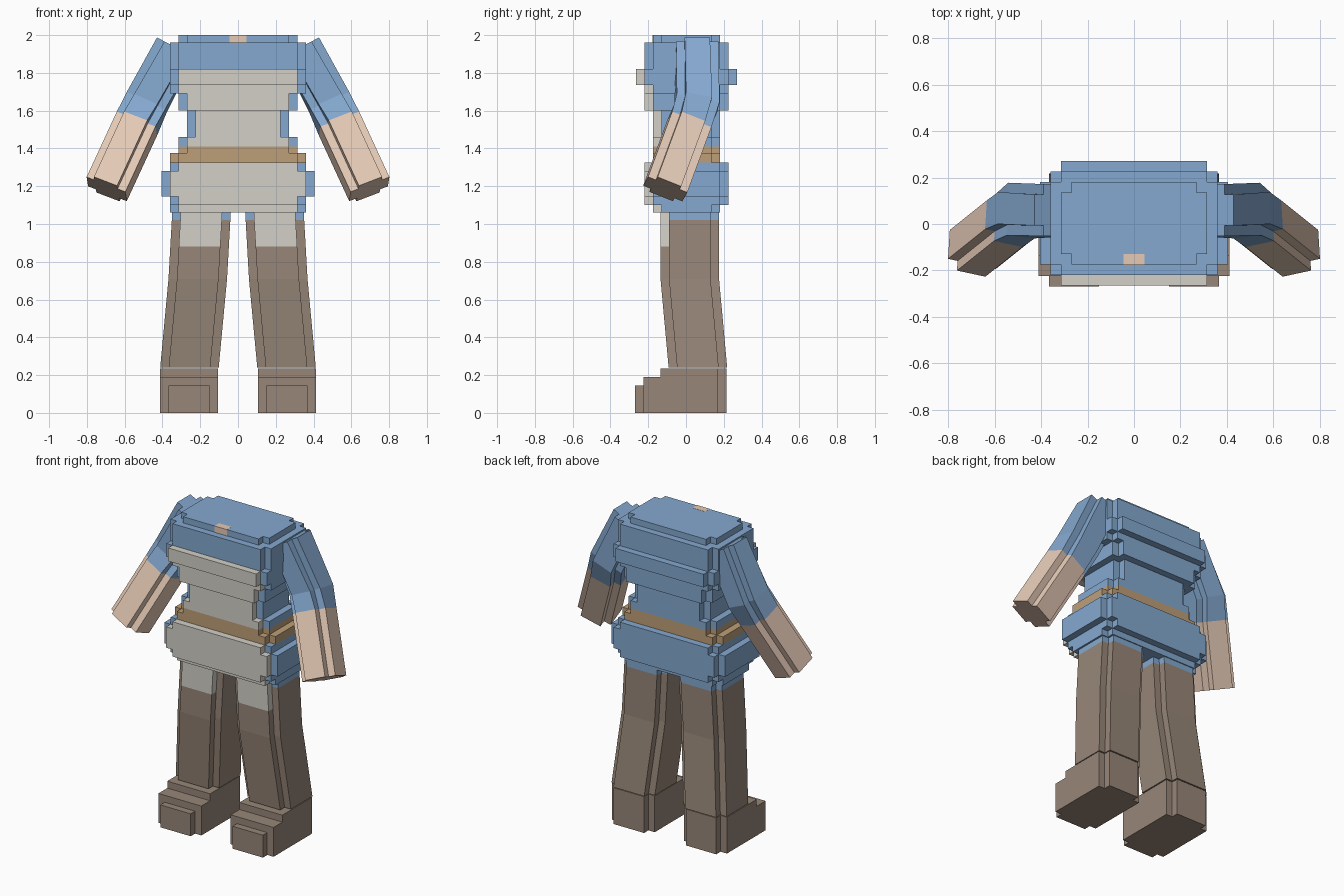
import bpy
import bmesh
from math import radians
from mathutils import Vector, Matrix

if "Cube" in bpy.data.objects:
    bpy.data.objects.remove(bpy.data.objects["Cube"])

NOTCH = 0.045
FRONT_SIDES = (0, 1, 11)


def material(name, r, g, b):
    linear = [((c / 255 + 0.055) / 1.055) ** 2.4 for c in (r, g, b)] + [1]
    mat = bpy.data.materials.new(name)
    mat.use_nodes = True
    mat.diffuse_color = linear
    mat.node_tree.nodes["Principled BSDF"].inputs["Base Color"].default_value = linear
    return mat


MATS = [material("blue cloth", 133, 169, 208), material("pale grey cloth", 212, 208, 200),
        material("tan belt", 190, 159, 120), material("brown leather", 151, 134, 120),
        material("skin", 229, 202, 182)]
BLUE, GREY, BELT, BROWN, SKIN = range(5)


def finish(bm, name):
    bmesh.ops.recalc_face_normals(bm, faces=bm.faces)
    mesh = bpy.data.meshes.new(name)
    bm.to_mesh(mesh)
    bm.free()
    for mat in MATS:
        mesh.materials.append(mat)
    obj = bpy.data.objects.new(name, mesh)
    bpy.context.collection.objects.link(obj)
    return obj


def notched(a, b):
    """Rectangle with square corner notches, starting at the front edge."""
    i, j = a - NOTCH, b - NOTCH
    return [(-i, -b), (i, -b), (i, -j), (a, -j), (a, j), (i, j),
            (i, b), (-i, b), (-i, j), (-a, j), (-a, -j), (-i, -j)]


def loft(bm, sections, bands):
    """sections: (centre, u, v, half_u, half_v); bands: (colour, front colour)."""
    rings = [[bm.verts.new(c + u * x + v * y) for x, y in notched(a, b)]
             for c, u, v, a, b in sections]

    def face(verts, colour):
        bm.faces.new(verts).material_index = colour

    for (colour, front), lower, upper in zip(bands, rings, rings[1:]):
        for i in range(12):
            k = (i + 1) % 12
            face((lower[i], lower[k], upper[k], upper[i]),
                 front if i in FRONT_SIDES else colour)
    for ring, (colour, front) in ((rings[0], bands[0]), (rings[-1], bands[-1])):
        face((ring[11], ring[0], ring[1], ring[2]), front)
        face(ring[2:], colour)


def box(bm, x0, x1, y0, y1, z0, z1, colour):
    size = Matrix.Diagonal((x1 - x0, y1 - y0, z1 - z0, 1))
    place = Matrix.Translation(((x0 + x1) / 2, (y0 + y1) / 2, (z0 + z1) / 2))
    made = bmesh.ops.create_cube(bm, size=1, matrix=place @ size)
    for f in {f for v in made["verts"] for f in v.link_faces}:
        f.material_index = colour


X, Y = Vector((1, 0, 0)), Vector((0, 1, 0))

# Torso: stacked notched slabs (bottom, top, half width, half depth, colour, front colour)
LAYERS = [
    (1.06, 1.10, 0.36, 0.178, BLUE, GREY),
    (1.10, 1.145, 0.36, 0.223, BLUE, GREY),
    (1.145, 1.28, 0.405, 0.223, BLUE, GREY),
    (1.28, 1.325, 0.36, 0.223, BLUE, GREY),
    (1.325, 1.375, 0.36, 0.178, BELT, BELT),
    (1.375, 1.41, 0.315, 0.178, BELT, BELT),
    (1.41, 1.46, 0.315, 0.178, BLUE, GREY),
    (1.46, 1.60, 0.27, 0.178, BLUE, GREY),
    (1.60, 1.69, 0.315, 0.223, BLUE, GREY),
    (1.69, 1.735, 0.36, 0.223, BLUE, GREY),
    (1.735, 1.82, 0.36, 0.268, BLUE, GREY),
    (1.82, 1.96, 0.36, 0.223, BLUE, BLUE),
    (1.96, 2.00, 0.315, 0.178, BLUE, BLUE),
]
bm = bmesh.new()
for z0, z1, a, b, colour, front in LAYERS:
    loft(bm, [(Vector((0, 0.003, z)), X, Y, a, b) for z in (z0, z1)], [(colour, front)])
finish(bm, "torso")

# Open collar patch
bm = bmesh.new()
box(bm, -0.045, 0.045, -0.177, -0.13, 1.96, 2.001, SKIN)
finish(bm, "collar_patch")


def frame(start, end, twist):
    """Cross-section axes for a limb segment."""
    d = (end - start).normalized()
    v = (Y - d * Y.dot(d)).normalized()
    v = Matrix.Rotation(radians(twist), 3, d) @ v
    return d.cross(v), v


def arm(bm):
    shoulder, elbow, hand = (Vector(p) for p in (
        (0.33, 0.06, 1.935), (0.485, 0.058, 1.64), (0.695, -0.11, 1.185)))
    u0, v0 = frame(shoulder, elbow, 0)
    u1, v1 = frame(elbow, hand, -12)
    um, vm = (u0 + u1).normalized(), (v0 + v1).normalized()
    r = 0.112
    loft(bm, [(shoulder, u0, v0, r, r), (elbow, um, vm, r, r * 1.03),
              (elbow.lerp(hand, 0.24), u1, v1, r, r), (hand, u1, v1, r, r)],
         [(BLUE, BLUE), (BLUE, BLUE), (SKIN, SKIN)])


def leg(bm):
    top, knee, ankle = (Vector(p) for p in (
        (0.193, 0.02, 1.065), (0.213, 0.02, 0.71), (0.257, 0.063, 0.24)))
    centres = [top, top.lerp(knee, 0.12), top.lerp(knee, 0.52), knee, ankle]
    loft(bm, [(c, X, Y, 0.155, 0.155) for c in centres],
         [(BLUE, GREY), (BROWN, GREY), (BROWN, BROWN), (BROWN, BROWN)])


def shoe(bm):
    box(bm, 0.105, 0.412, -0.135, 0.17, 0, 0.235, BROWN)
    box(bm, 0.15, 0.367, 0.17, 0.215, 0, 0.235, BROWN)
    box(bm, 0.105, 0.412, -0.225, -0.135, 0, 0.19, BROWN)
    box(bm, 0.15, 0.367, -0.27, -0.225, 0, 0.145, BROWN)


# Limbs, mirrored left (+x) and right (-x)
for side, sign in (("left", 1), ("right", -1)):
    for part, build in (("arm", arm), ("leg", leg), ("shoe", shoe)):
        bm = bmesh.new()
        build(bm)
        bmesh.ops.scale(bm, vec=(sign, 1, 1), verts=bm.verts)
        finish(bm, side + "_" + part)
